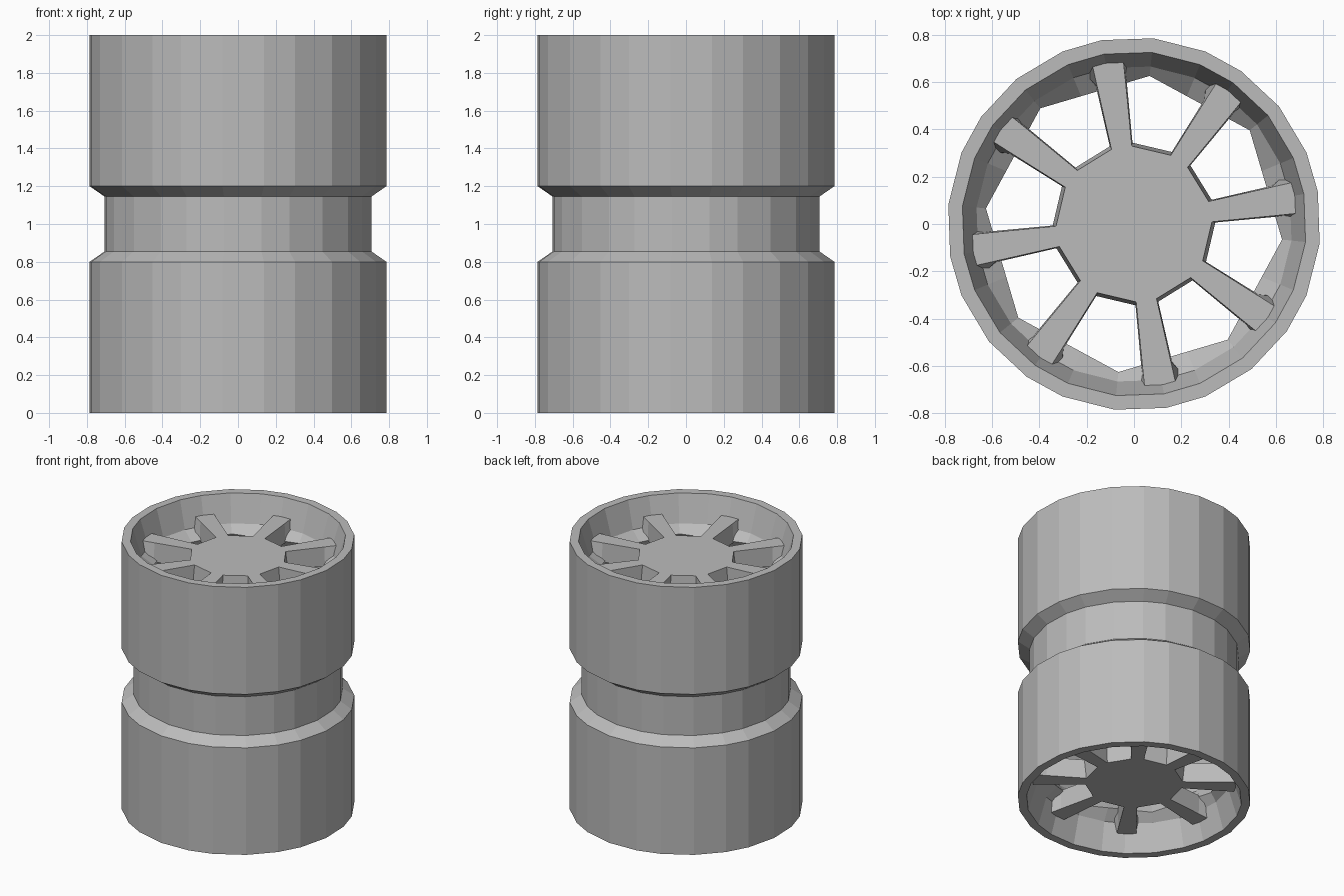
import bpy, bmesh, math
from math import radians, cos, sin
from mathutils import Matrix

cube = bpy.data.objects.get("Cube")
if cube:
    bpy.data.objects.remove(cube, do_unlink=True)

grey = bpy.data.materials.new("plain_grey")
grey.use_nodes = True
grey.diffuse_color = (0.5, 0.5, 0.5, 1)
grey.node_tree.nodes["Principled BSDF"].inputs["Base Color"].default_value = (0.5, 0.5, 0.5, 1)

SPOKE = 9.2                        # angle of the first spoke
ANGLES = [a + 45 * k for k in range(8) for a in (10, 22.5, 39)]


def finish(bm, name):
    bmesh.ops.recalc_face_normals(bm, faces=bm.faces)
    mesh = bpy.data.meshes.new(name)
    bm.to_mesh(mesh)
    bm.free()
    mesh.materials.append(grey)
    obj = bpy.data.objects.new(name, mesh)
    bpy.context.collection.objects.link(obj)
    return obj


def loft(bm, rings, closed=False):
    """Join rings of points with quads, capping the ends unless closed."""
    loops = [[bm.verts.new(p) for p in ring] for ring in rings]
    n = len(loops[0])
    pairs = list(zip(loops, loops[1:]))
    if closed:
        pairs.append((loops[-1], loops[0]))
    else:
        bm.faces.new(loops[0])
        bm.faces.new(loops[-1])
    for a, b in pairs:
        for i in range(n):
            j = (i + 1) % n
            bm.faces.new((a[i], a[j], b[j], b[i]))


def ring(r, z, angles=ANGLES, octagon=False):
    points = []
    for a in angles:
        k = 1.0
        if octagon:                # flatten the ring between its eight corners
            k = cos(radians(22.5)) / cos(radians((a - 39) % 45 - 22.5))
        points.append((r * k * cos(radians(a)), r * k * sin(radians(a)), z))
    return points


# Grooved drum with a dished, eight-sided throat at each end
outer = [(0.79, 0), (0.79, 0.80), (0.71, 0.855)]
outer += [(r, 2 - z) for r, z in reversed(outer)]
rings = [ring(r, z) for r, z in outer]
rings += [ring(0.73, 2), ring(0.67, 1.8), ring(0.63, 1.74, octagon=True), ring(0.66, 1.64)]
rings += [ring(0.66, 0.36), ring(0.63, 0.26, octagon=True), ring(0.67, 0.2), ring(0.73, 0)]
bm = bmesh.new()
loft(bm, rings, closed=True)
finish(bm, "drum")


def spoked_plate(name, flip):
    bm = bmesh.new()
    # Hub
    hub_angles = [SPOKE + 45 * k + s for k in range(8) for s in (-7.6, 7.6)]
    loft(bm, [ring(0.33, 1.87, hub_angles), ring(0.345, 1.73, hub_angles)])
    # Spokes, flared at the foot where they meet the wall
    for k in range(8):
        turn = Matrix.Rotation(radians(SPOKE + 45 * k), 3, "Z")
        sections = []
        for top_r, top_w, low_r, low_w in ((0.3, 0.042, 0.3, 0.046),
                                           (0.6, 0.061, 0.6, 0.066),
                                           (0.69, 0.066, 0.655, 0.1)):
            quad = [(top_r, -top_w, 1.87), (top_r, top_w, 1.87),
                    (low_r, low_w, 1.73), (low_r, -low_w, 1.73)]
            sections.append([turn @ Matrix.Translation(p).translation for p in quad])
        loft(bm, sections)
    if flip:
        for v in bm.verts:
            v.co.z = 2 - v.co.z
    finish(bm, name)


spoked_plate("top_spoked_plate", False)
spoked_plate("bottom_spoked_plate", True)
